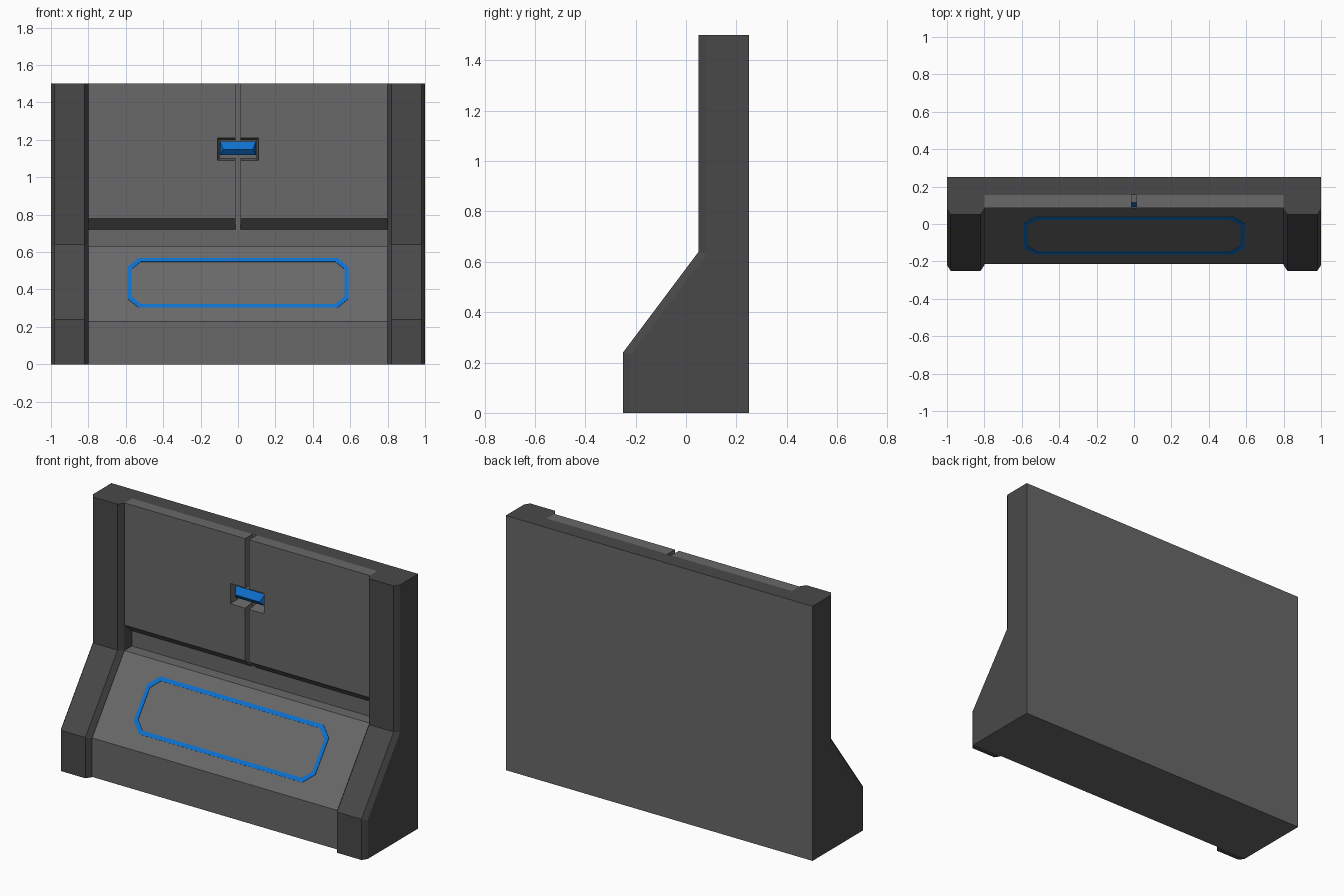
import bpy, bmesh
from mathutils import Vector

if "Cube" in bpy.data.objects:
    bpy.data.objects.remove(bpy.data.objects["Cube"])


def material(name, rgb):
    m = bpy.data.materials.new(name)
    m.diffuse_color = (*rgb, 1)
    m.use_nodes = True
    m.node_tree.nodes["Principled BSDF"].inputs["Base Color"].default_value = m.diffuse_color
    return m


DARK = material("dark grey", (0.066, 0.066, 0.067))
LIGHT = material("mid grey", (0.14, 0.14, 0.143))
BLUE = material("bright blue", (0.004, 0.165, 0.62))


def loft(name, sections, mats, rule=None, split_y=None, closed=False):
    """Skin a row of equal-length point loops; cap the ends or close into a ring."""
    bm = bmesh.new()
    rows = [[bm.verts.new(p) for p in s] for s in sections]
    n = len(rows[0])
    pairs = list(zip(rows, rows[1:])) + ([(rows[-1], rows[0])] if closed else [])
    for a, b in pairs:
        for i in range(n):
            j = (i + 1) % n
            bm.faces.new((a[i], a[j], b[j], b[i]))
    if not closed:
        bm.faces.new(rows[0])
        bm.faces.new(rows[-1])
    if split_y is not None:
        bmesh.ops.bisect_plane(bm, geom=bm.verts[:] + bm.edges[:] + bm.faces[:],
                               plane_co=(0, split_y, 0), plane_no=(0, 1, 0))
    bmesh.ops.recalc_face_normals(bm, faces=bm.faces[:])
    if rule:
        for f in bm.faces:
            f.material_index = rule(f)
    me = bpy.data.meshes.new(name)
    bm.to_mesh(me)
    bm.free()
    for m in mats:
        me.materials.append(m)
    ob = bpy.data.objects.new(name, me)
    bpy.context.collection.objects.link(ob)
    return ob


# Central body: stepped profile, dark on its top edge only
body = [(-.215, 0), (-.215, .23), (.085, .63), (.155, .63), (.155, 1.5), (.25, 1.5), (.25, 0)]
loft("body", [[(x, y, z) for y, z in body] for x in (-.8, .8)], [LIGHT, DARK],
     lambda f: int(f.normal.z > .9 and f.calc_center_median().z > 1.4))


# Side pillars with chamfered front edges; back and underside match the body
def pillar_section(x, c):
    pts = [(-.25 + c, 0), (-.25 + c, .24 - c / 3), (.05 + c, .64 - c / 3),
           (.05 + c, 1.5), (.25, 1.5), (.25, 0)]
    return [(x, y, z) for y, z in pts]


def pillar_rule(f):
    under = f.normal.z < -.9 and f.calc_center_median().y > -.215
    return int(f.normal.y > .9 or under)


for side, s in (("left", -1), ("right", 1)):
    loft(side + "_pillar",
         [pillar_section(s * x, c) for x, c in ((.8, .03), (.82, 0), (.98, 0), (1, .03))],
         [DARK, LIGHT], pillar_rule, split_y=-.215)

    # Upper door panel: notched for the handle, sloped under its lower edge
    def outline(y, bottom, t):
        pts = [(.013, bottom), (.8, bottom), (.8, 1.5), (.013, 1.5), (.013, 1.21 - t),
               (.11 - t, 1.21 - t), (.11 - t, 1.09 + t), (.013, 1.09 + t)]
        return [(s * x, y, z) for x, z in pts]
    loft(side + "_door_panel", [outline(.085, .78, 0), outline(.155, .72, .01)], [LIGHT])


# Handle: mount block and blue ridge
def rect(y, w, z0, z1):
    return [(-w, y, z0), (w, y, z0), (w, y, z1), (-w, y, z1)]


loft("handle_mount", [rect(.115, .09, 1.125, 1.185), rect(.155, .09, 1.125, 1.185)], [LIGHT])
loft("handle", [rect(.09, .08, 1.148, 1.152), rect(.115, .095, 1.12, 1.19)], [BLUE])

# Blue cut-corner outline laid on the sloped face
up = Vector((0, .6, .8))
out = Vector((0, -.8, .6))
centre = Vector((0, -.215 + .15 + .0034, .43 + .0045))


def octagon(w, h, cx, cy, lift):
    pts = [(w, h - cy), (w - cx, h), (cx - w, h), (-w, h - cy),
           (-w, cy - h), (cx - w, -h), (w - cx, -h), (w, cy - h)]
    return [centre + Vector((u, 0, 0)) + up * v + out * lift for u, v in pts]


big, small = (.592, .165, .06, .06), (.569, .142, .05, .05)
loft("slope_outline", [octagon(*big, -.002), octagon(*big, .003),
                       octagon(*small, .003), octagon(*small, -.002)], [BLUE], closed=True)
